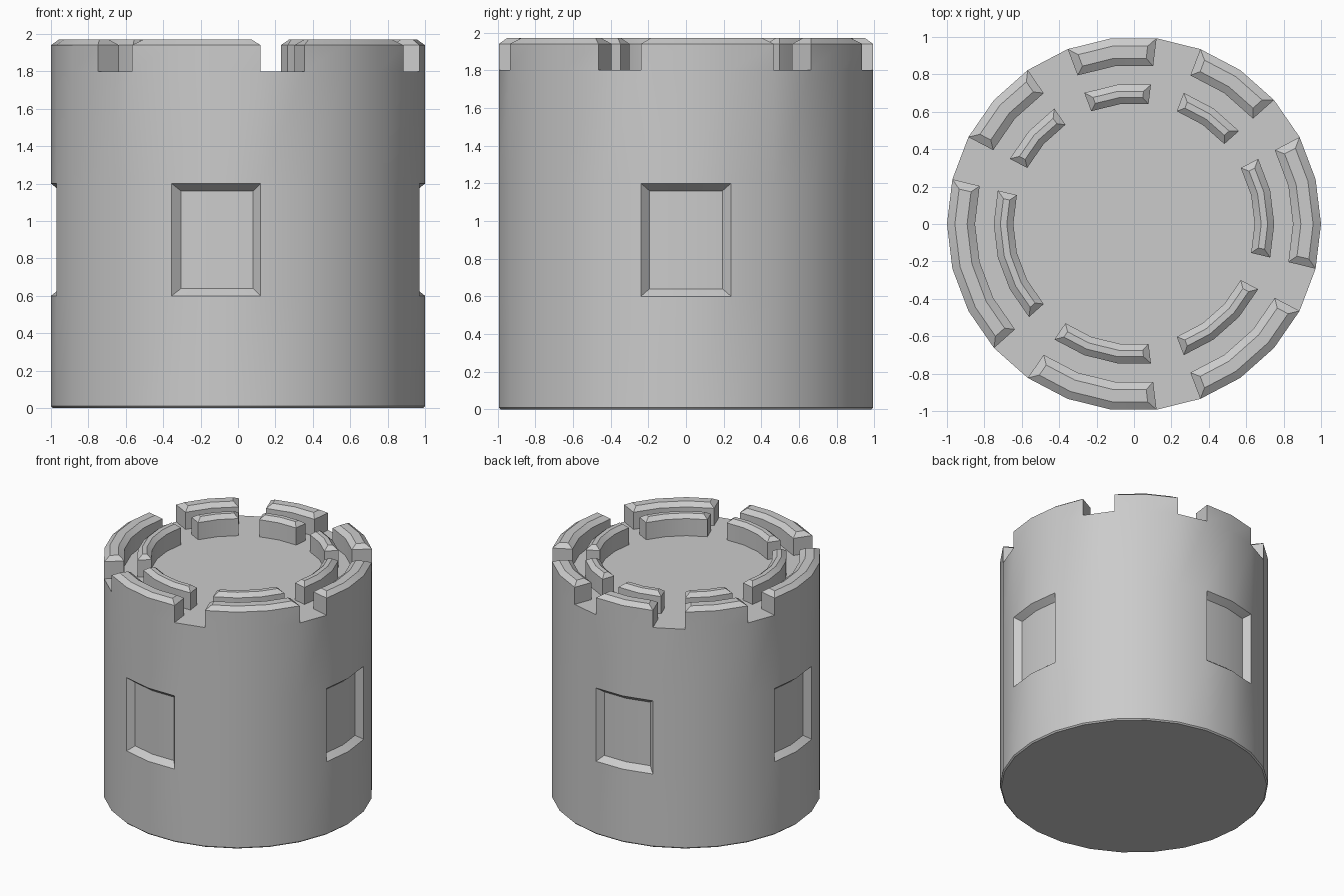
import bpy, bmesh
from math import cos, sin, tau

if "Cube" in bpy.data.objects:
    bpy.data.objects.remove(bpy.data.objects["Cube"])

N = 26                       # sides of the tower
bm = bmesh.new()


def ring(r, z):
    return [bm.verts.new((r * cos(tau * i / N), r * sin(tau * i / N), z)) for i in range(N)]


def bridge(a, b):
    return [bm.faces.new((a[i], a[(i + 1) % N], b[(i + 1) % N], b[i])) for i in range(N)]


def inset(faces, thickness, depth=0.0):
    bm.normal_update()
    bmesh.ops.inset_region(bm, faces=faces, thickness=thickness, depth=depth,
                           use_boundary=True, use_even_offset=True)


def set_height(faces, z):
    for v in {v for f in faces for v in f.verts}:
        v.co.z = z


# Round wall with a tiny base chamfer, then the roof as concentric rings
profile = [(0.99, 0), (1, 0.01), (1, 0.6), (1, 1.2), (1, 1.8),
           (0.85, 1.8), (0.75, 1.8), (0.645, 1.8)]
rings = [ring(r, z) for r, z in profile]
bands = [bridge(a, b) for a, b in zip(rings, rings[1:])]
bm.faces.new(rings[0][::-1])
bm.faces.new(rings[-1])
bm.normal_update()

# Four recessed windows, each two sides wide
for start in (-1, 6, 12, 18):
    inset([bands[2][(start + k) % N] for k in range(2)], 0.04, -0.05)

# Outer and inner battlements: (first side, number of sides)
spans = [(-1, 3), (3, 2), (6, 2), (9, 2), (12, 4), (17, 3), (21, 3)]
for band, chamfer in ((bands[4], 0.042), (bands[6], 0.035)):
    for start, count in spans:
        faces = [band[(start + k) % N] for k in range(count)]
        inset(faces, 0.0)
        set_height(faces, 1.94)
        inset(faces, chamfer)
        set_height(faces, 1.97)

bm.normal_update()
mesh = bpy.data.meshes.new("round_tower")
bm.to_mesh(mesh)
bm.free()
tower = bpy.data.objects.new("round_tower", mesh)
bpy.context.collection.objects.link(tower)
bpy.context.view_layer.objects.active = tower
tower.select_set(True)
bpy.ops.object.shade_smooth_by_angle(angle=0.5)
